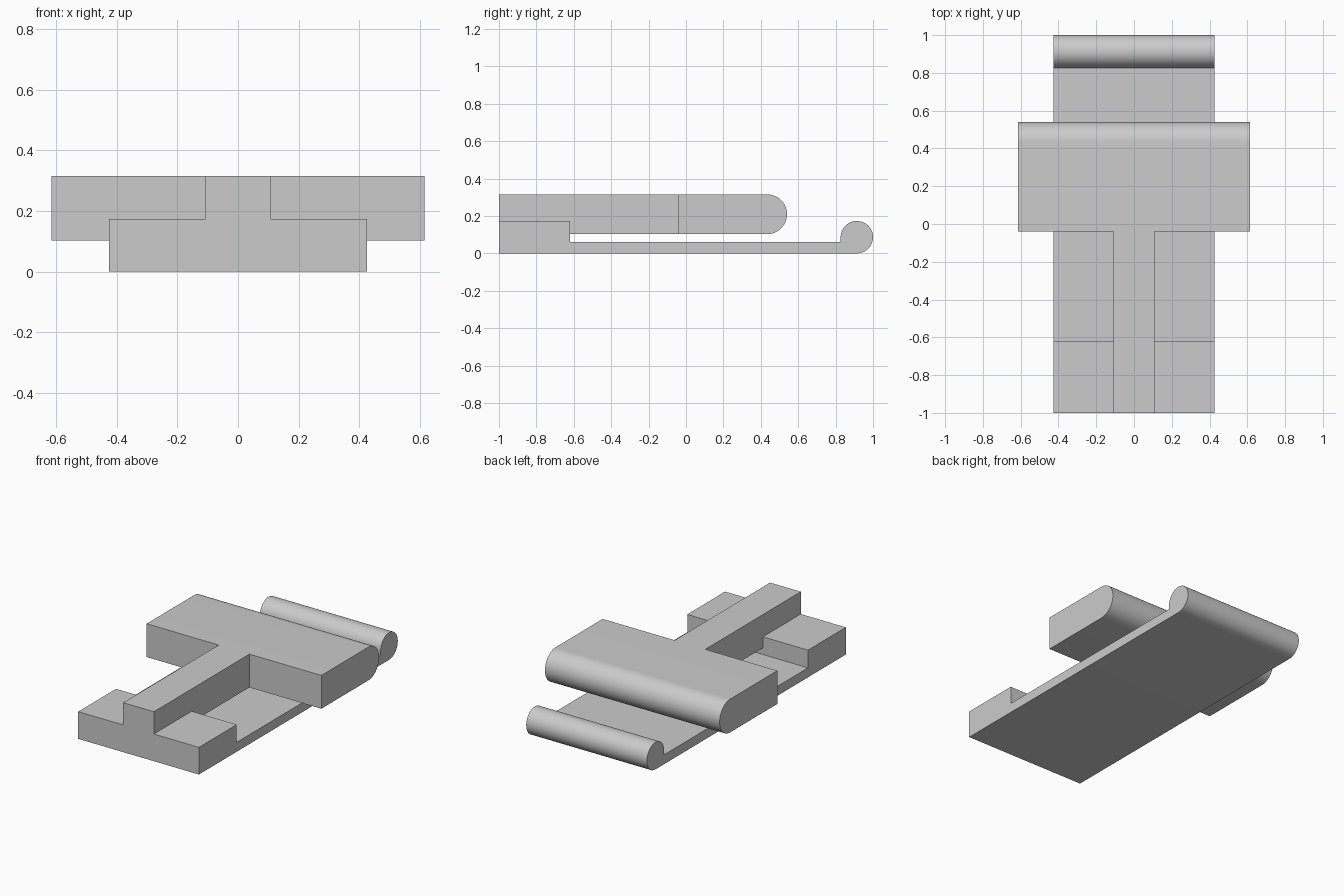
import bpy, bmesh
from math import sin, cos, pi, radians

if "Cube" in bpy.data.objects:
    bpy.data.objects.remove(bpy.data.objects["Cube"])


def arc(cy, cz, r, a0, a1, n):
    """Points on a circle in the y-z plane, angles in degrees."""
    return [(cy + r * cos(radians(a0 + (a1 - a0) * i / n)),
             cz + r * sin(radians(a0 + (a1 - a0) * i / n))) for i in range(n + 1)]


def extrude_profile(name, profile, half_width):
    """Sweep a closed y-z profile along x, centred on x = 0."""
    bm = bmesh.new()
    face = bm.faces.new([bm.verts.new((-half_width, y, z)) for y, z in profile])
    ext = bmesh.ops.extrude_face_region(bm, geom=[face])
    moved = [v for v in ext["geom"] if isinstance(v, bmesh.types.BMVert)]
    bmesh.ops.translate(bm, verts=moved, vec=(2 * half_width, 0, 0))
    bmesh.ops.recalc_face_normals(bm, faces=bm.faces)
    mesh = bpy.data.meshes.new(name)
    bm.to_mesh(mesh)
    bm.free()
    obj = bpy.data.objects.new(name, mesh)
    bpy.context.collection.objects.link(obj)
    return obj


def union(target, other):
    mod = target.modifiers.new("join", 'BOOLEAN')
    mod.operation = 'UNION'
    mod.solver = 'EXACT'
    mod.object = other
    bpy.context.view_layer.objects.active = target
    bpy.ops.object.modifier_apply(modifier=mod.name)
    bpy.data.objects.remove(other)


# Base plate: thick front block, thin plate and rolled rear lip
R = 0.0865
base = extrude_profile(
    "base_and_clip",
    [(-1, 0)] + arc(1 - R, R, R, -90, 180, 60) +
    [(1 - 2 * R, 0.06), (-0.62, 0.06), (-0.62, 0.173), (-1, 0.173)], 0.425)

# Upper arm: narrow stem fused into the front block
LOW, TOP = 0.103, 0.315
stem = extrude_profile("stem", [(-1, LOW), (0.1, LOW), (0.1, TOP), (-1, TOP)], 0.108)

# Wide head with a rounded rear edge
r = (TOP - LOW) / 2
head = extrude_profile(
    "head", [(-0.04, LOW)] + arc(0.54 - r, LOW + r, r, -90, 90, 40) + [(-0.04, TOP)], 0.615)

union(stem, head)
union(base, stem)

# Clean coplanar seams, then smooth only the round surfaces
bm = bmesh.new()
bm.from_mesh(base.data)
bmesh.ops.dissolve_limit(bm, angle_limit=radians(0.5), verts=bm.verts, edges=bm.edges)
bm.to_mesh(base.data)
bm.free()
bpy.ops.object.select_all(action='DESELECT')
base.select_set(True)
bpy.context.view_layer.objects.active = base
bpy.ops.object.shade_smooth_by_angle(angle=radians(30))
